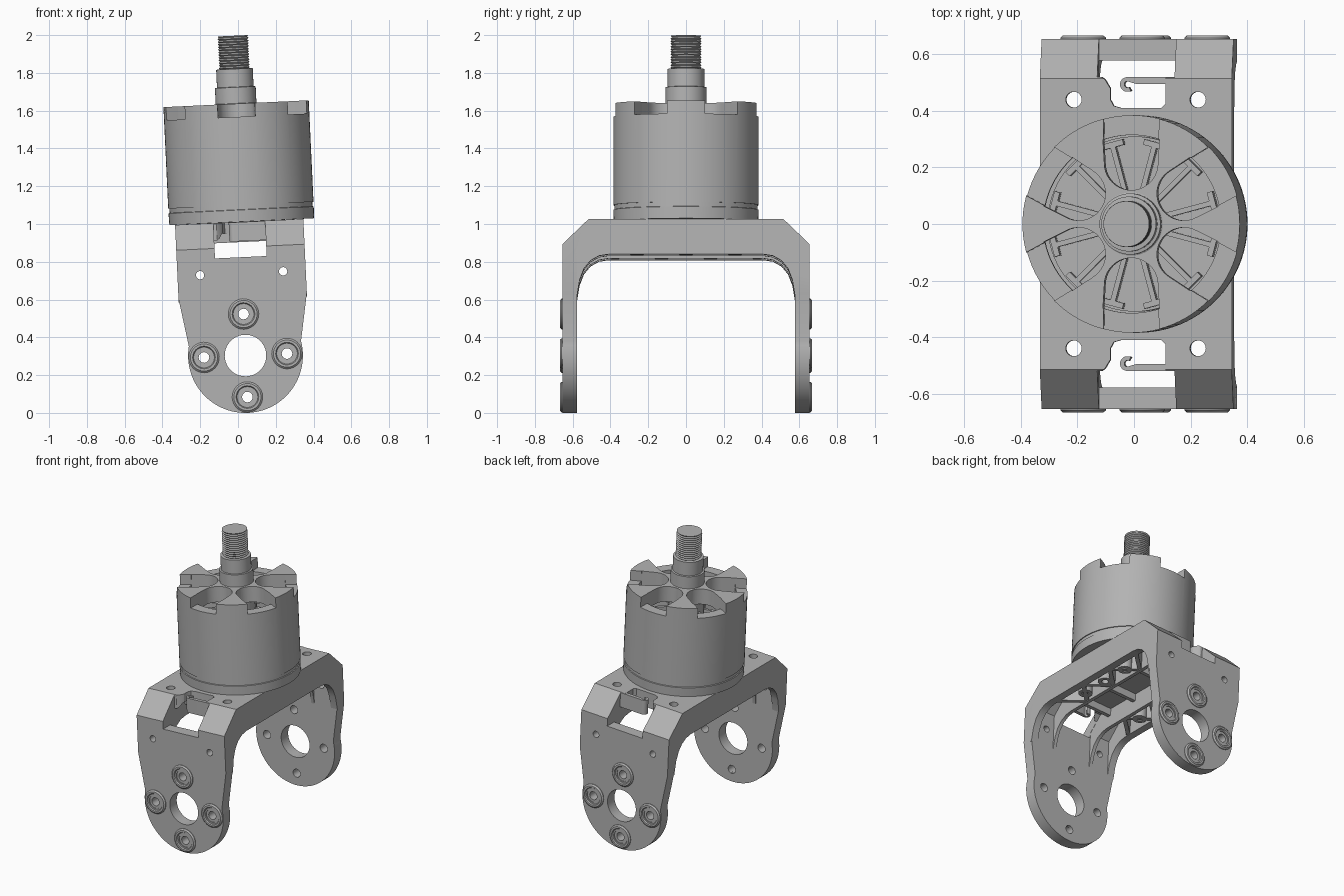
import bpy, bmesh
from math import sin, cos, pi, radians
from mathutils import Matrix, Vector

if "Cube" in bpy.data.objects:
    bpy.data.objects.remove(bpy.data.objects["Cube"])

GREY = (0.45, 0.45, 0.45, 1)
metal = bpy.data.materials.new("grey_metal")
metal.use_nodes = True
metal.diffuse_color = GREY
metal.node_tree.nodes["Principled BSDF"].inputs["Base Color"].default_value = GREY
parts = []


def finish(bm, name):
    bmesh.ops.recalc_face_normals(bm, faces=bm.faces)
    mesh = bpy.data.meshes.new(name)
    bm.to_mesh(mesh)
    bm.free()
    mesh.materials.append(metal)
    ob = bpy.data.objects.new(name, mesh)
    bpy.context.collection.objects.link(ob)
    parts.append(ob)
    return ob


def prism(name, pts, a, b, axis="z", turn=0):
    """Extrude a 2D outline from a to b along an axis."""
    place = {"x": lambda p, d: (d, p[0], p[1]),
             "y": lambda p, d: (p[0], d, p[1]),
             "z": lambda p, d: (p[0], p[1], d)}[axis]
    bm = bmesh.new()
    face = bm.faces.new([bm.verts.new(place(p, a)) for p in pts])
    ext = bmesh.ops.extrude_face_region(bm, geom=[face])["geom"]
    step = Vector(place((0, 0), b - a))
    bmesh.ops.translate(bm, vec=step, verts=[v for v in ext if isinstance(v, bmesh.types.BMVert)])
    bmesh.ops.rotate(bm, cent=(0, 0, 0), matrix=Matrix.Rotation(turn, 3, "Z"), verts=bm.verts)
    return finish(bm, name)


def lathe(name, pts, matrix=Matrix(), steps=64, closed=True):
    """Revolve (radius, height) points around z."""
    bm = bmesh.new()
    vs = [bm.verts.new((r, 0, h)) for r, h in pts]
    edges = [bm.edges.new(e) for e in zip(vs, vs[1:] + vs[:1])][:None if closed else -1]
    bmesh.ops.spin(bm, geom=vs + edges, cent=(0, 0, 0), axis=(0, 0, 1), angle=2 * pi,
                   steps=steps, use_merge=True)
    bmesh.ops.remove_doubles(bm, verts=bm.verts, dist=0.0001)
    bm.transform(matrix)
    return finish(bm, name)


def arc(cx, cy, r, a0, a1, n=16):
    angles = [radians(a0 + (a1 - a0) * i / n) for i in range(n + 1)]
    return [(cx + r * cos(a), cy + r * sin(a)) for a in angles]


def circle(cx, cy, r, n=32):
    return arc(cx, cy, r, 0, 360, n)[:-1]


def rect(x0, x1, y0, y1):
    return [(x0, y0), (x1, y0), (x1, y1), (x0, y1)]


def boolean(ob, cutters, op="DIFFERENCE"):
    for c in cutters:
        mod = ob.modifiers.new("cut", "BOOLEAN")
        mod.operation, mod.object, mod.solver = op, c, "EXACT"
        bpy.context.view_layer.objects.active = ob
        bpy.ops.object.modifier_apply(modifier=mod.name)
        parts.remove(c)
        bpy.data.objects.remove(c)


def flip(pts):
    return [(-y, w) for y, w in reversed(pts)]


# Bracket shell: U-shaped strip trimmed to the rounded leg outline
HUB = 0.304
SCREW = 0.22
outer = [(0.655, -0.02), (0.655, 0.878), (0.515, 1.012)]
thin = [(0.485, 0.955), (0.578, 0.86), (0.578, -0.02)]
shell = prism("bracket", outer + flip(outer) + flip(thin) + thin, -0.34, 0.34, "x")
outline = [(0.34, 1.1), (0.34, 0.62)] + arc(0, HUB, HUB, 12, -192, 48) + [(-0.34, 0.62), (-0.34, 1.1)]
boolean(shell, [prism("trim", outline, -1, 1, "y")], "INTERSECT")

# Holes through both legs
spots = [(SCREW, HUB), (-SCREW, HUB), (0, HUB + SCREW), (0, HUB - SCREW)]
cuts = [prism("cut", circle(0, HUB, 0.11, 48), -1, 1, "y")]
cuts += [prism("cut", circle(x, w, 0.028), -1, 1, "y") for x, w in spots]
cuts += [prism("cut", circle(x, 0.74, 0.022), -1, 1, "y") for x in (-SCREW, SCREW)]

# Corner windows, cable openings and top holes
mouth = [(-0.137, 0.53), (-0.11, 0.512), (-0.09, 0.48), (-0.09, 0.44), (-0.078, 0.418), (-0.05, 0.41),
         (0.09, 0.41), (0.105, 0.425), (0.105, 0.53)]
for s in (-1, 1):
    cuts.append(prism("cut", rect(-0.137, 0.137, s * 0.52, s * 0.7), 0.825, 1.1))
    cuts.append(prism("cut", [(x, s * y) for x, y in mouth], 0.9, 1.1))
    cuts += [prism("cut", circle(x, s * 0.44, 0.028), 0.9, 1.1) for x in (-SCREW, SCREW)]
boolean(shell, cuts)

# Cable hooks in the openings
hook = ([(0.137, 0.52)] + arc(-0.03, 0.494, 0.026, 90, 300) +
        arc(-0.03, 0.494, 0.011, 300, 60) + [(0.0, 0.496), (0.137, 0.496)])
for s in (-1, 1):
    prism("cable_hook", [(x, s * y) for x, y in hook], 0.91, 1.011)

# Side walls and inner ribs that round off the inside corners
fillet = [(0.41, 0.825), (0.46, 0.817), (0.505, 0.792), (0.54, 0.75), (0.563, 0.69), (0.578, 0.6)]
inset = [(0.585, 0.6), (0.585, 0.865), (0.49, 0.965)]
rib = fillet + inset + flip(inset) + flip(fillet)
for s in (-1, 1):
    prism("side_wall", rib, s * 0.29, s * 0.34, "x")
    prism("long_rib", rib, s * 0.138, s * 0.162, "x")


# Truss and bosses under the top
def strut(a, b, bottom=0.83, t=0.013):
    a, b = Vector(a), Vector(b)
    n = (b - a).normalized().orthogonal() * t
    prism("truss_rib", [a + n, b + n, b - n, a - n], bottom, 0.96)


boss = [(0.022, 0.83), (0.045, 0.83), (0.045, 0.96), (0.022, 0.96)]
for s in (-1, 1):
    for i in range(6):
        y = -0.39 + 0.13 * i
        ends = (0.155, 0.295) if i % 2 else (0.295, 0.155)
        strut((s * ends[0], y), (s * ends[1], y + 0.13))
    for y in (-0.195, 0, 0.195):
        lathe("boss", boss, Matrix.Translation((s * 0.225, y, 0)), 24)
    strut((-0.15, s * 0.395), (0.15, s * 0.395), 0.905)
    strut((-0.15, s * 0.15), (0.15, s * 0.15), 0.905)

# Screw heads on the outer faces of the legs
head = [(0.028, 0.60), (0.028, 0.655), (0.045, 0.655), (0.045, 0.66), (0.055, 0.66),
        (0.06, 0.667), (0.072, 0.667), (0.081, 0.659), (0.081, 0.64), (0.03, 0.64), (0.03, 0.60)]
for s in (-1, 1):
    for x, w in spots:
        lathe("screw_head", head, Matrix.Translation((x, 0, w)) @ Matrix.Rotation(-s * pi / 2, 4, "X"), 32)

# Motor base and rotating bell
first_motor_part = len(parts)
lathe("motor_base", [(0, 1.011), (0.383, 1.013), (0.385, 1.075), (0.379, 1.077), (0.379, 1.12), (0, 1.12)],
      steps=96, closed=False)
bell = lathe("motor_bell", [(0.09, 1.638), (0.385, 1.638), (0.385, 1.1), (0.335, 1.1),
                            (0.335, 1.53), (0.09, 1.53)], steps=96)
u_end = arc(0.215, 0, 0.095, 90, 270, 20)
for k in range(6):
    turn = radians(30 + 60 * k)
    pocket = prism("cut", u_end + arc(0, 0, 0.315, -18.5, 18.5, 10), 1.4, 1.7, turn=turn)
    notch = prism("cut", u_end[:1] + u_end[-1:] + [(0.42, -0.1), (0.42, 0.1)], 1.568, 1.7, turn=turn)
    boolean(bell, [pocket, notch])

# Stator with T-shaped teeth
lathe("stator", [(0.05, 1.12), (0.31, 1.12), (0.31, 1.36), (0.05, 1.36)])
tooth = [(0.12, 0.009), (0.28, 0.009), (0.28, 0.04), (0.3, 0.04)]
tooth += [(x, -y) for x, y in reversed(tooth)]
for k in range(12):
    prism("stator_tooth", tooth, 1.35, 1.47, turn=radians(15 + 30 * k))

# Stepped shaft with threaded end
lathe("shaft", [(0, 1.3), (0.112, 1.3), (0.112, 1.638), (0.108, 1.64), (0.108, 1.725),
                (0.097, 1.727), (0.097, 1.822), (0.07, 1.825), (0, 1.825)], closed=False)
thread = [(0, 1.82), (0.074, 1.82)]
for i in range(12):
    thread += [(0.082, 1.829 + 0.014 * i), (0.075, 1.836 + 0.014 * i)]
lathe("shaft_thread", thread + [(0.081, 1.998), (0, 1.998)], steps=40, closed=False)
motor_parts = parts[first_motor_part:]

# Lean everything slightly and smooth the round faces
lean = Matrix.Translation((0.054, 0, 0)) @ Matrix.Rotation(radians(-2.7), 4, "Y")
for ob in parts:
    shift = Matrix.Translation((0.013 if ob in motor_parts else 0, 0, 0))
    ob.data.transform(lean @ shift)
    bpy.ops.object.select_all(action="DESELECT")
    ob.select_set(True)
    bpy.context.view_layer.objects.active = ob
    bpy.ops.object.shade_smooth_by_angle(angle=radians(30))
